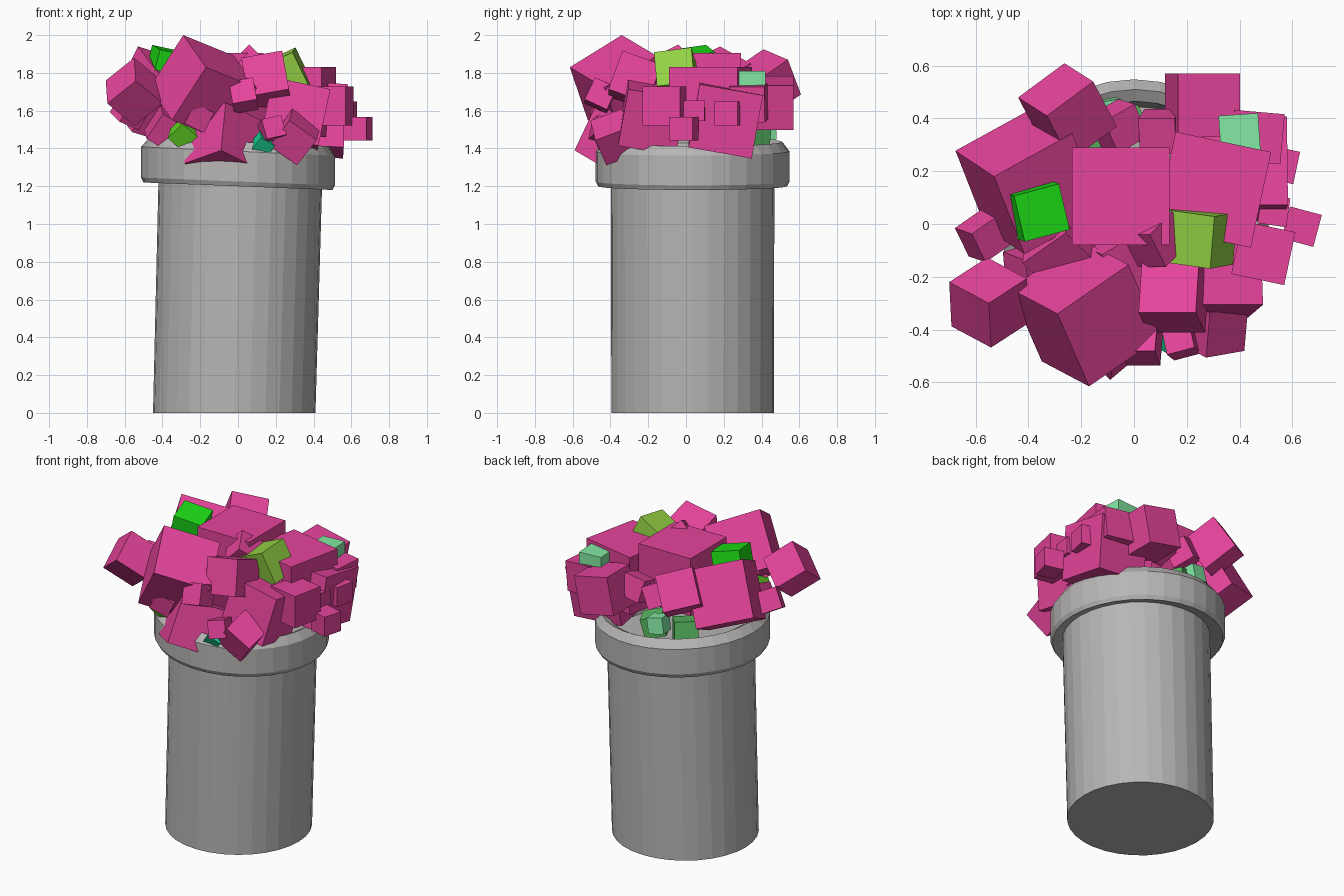
import bpy, bmesh
from math import radians, sin, cos, tau
from mathutils import Vector, Matrix, Euler

if "Cube" in bpy.data.objects:
    bpy.data.objects.remove(bpy.data.objects["Cube"])


def finish(name, bm, mat=None):
    bmesh.ops.recalc_face_normals(bm, faces=bm.faces)
    me = bpy.data.meshes.new(name)
    bm.to_mesh(me)
    bm.free()
    if mat:
        me.materials.append(mat)
    ob = bpy.data.objects.new(name, me)
    bpy.context.collection.objects.link(ob)
    return ob


def material(name, r, g, b):
    m = bpy.data.materials.new(name)
    m.diffuse_color = (r, g, b, 1)
    m.use_nodes = True
    m.node_tree.nodes["Principled BSDF"].inputs["Base Color"].default_value = m.diffuse_color
    return m


def cube(name, mat, x, y, z, size, rx=0, ry=0, rz=0):
    """Cube by centre, edge length and rotation in degrees."""
    bm = bmesh.new()
    rot = Euler([radians(a) for a in (rx, ry, rz)]).to_matrix().to_4x4()
    bmesh.ops.create_cube(bm, size=size, matrix=Matrix.Translation((x, y, z)) @ rot)
    return finish(name, bm, mat)


def corner_cube(name, mat, size, corner, a, b, inward):
    """Tumbled cube by one corner and two of its edge directions."""
    a = Vector(a).normalized()
    b = Vector(b)
    b = (b - a * a.dot(b)).normalized()
    c = a.cross(b)
    if c.dot(Vector(inward)) < 0:
        c = -c
    p = Vector(corner) + (a + b + c) * size / 2
    m = Matrix((a, b, c)).transposed().to_4x4()
    bm = bmesh.new()
    bmesh.ops.create_cube(bm, size=size, matrix=Matrix.Translation(p) @ m)
    return finish(name, bm, mat)


def lathe(name, mat, profile, sides=32):
    """Closed turned shape of (radius, height, x centre) rings, tilting with height."""
    bm = bmesh.new()
    rings = []
    for r, z, cx in profile:
        ring = []
        for i in range(sides):
            x, y = r * cos(tau * i / sides), r * sin(tau * i / sides)
            ring.append(bm.verts.new((x + cx, y + 0.035, z - 0.033 * x * z)))
        rings.append(ring)
    for r0, r1 in zip(rings, rings[1:]):
        for i in range(sides):
            j = (i + 1) % sides
            bm.faces.new((r0[i], r0[j], r1[j], r1[i]))
    bm.faces.new(rings[0])
    bm.faces.new(rings[-1])
    return finish(name, bm, mat)


# Pot: straight body, overhanging rim with bevels, recessed inside
stone = material("pot_grey", 0.48, 0.47, 0.46)
lathe("pot", stone, [(0.43, 0, -.02), (0.433, 1.215, .012), (0.50, 1.20, 0),
                     (0.513, 1.225, 0), (0.513, 1.385, 0), (0.475, 1.435, 0.005),
                     (0.43, 1.41, 0.005), (0.41, 1.25, 0.005)])

# Flowers: big tumbled blocks
pink = material("flower_pink", 0.79, 0.058, 0.33)
DOWN = (0, 0, -1)
tumbled = [
    (0.345, (-.29, -.34, 2.0), (-.17, .09, -.265), (.07, -.25, -.25), DOWN),
    (0.35, (-.53, .18, 1.94), (-.15, .10, -.31), (.29, .16, -.09), DOWN),
    (0.208, (-.55, -.30, 1.88), (-.15, .08, -.12), (.13, .10, -.128), DOWN),
    (0.225, (-.33, .41, 1.925), (-.11, .07, -.186), (.19, .12, -.03), DOWN),
    (0.28, (-.09, -.59, 1.39), (-.195, .19, -.07), (.16, .2, -.11), (0, 0, 1)),
    (0.15, (.06, -.04, 1.95), (-.1, .0, -.1), (.05, -.12, -.07), DOWN),
]
for t in tumbled:
    corner_cube("flower_large", pink, *t)

# Flowers: near-upright and small blocks
upright = [
    (-.05, .105, 1.72, .37),
    (.30, .13, 1.645, .37, 0, 0, -12),
    (.26, .45, 1.64, .24, 0, 12, 0),
    (.40, .21, 1.555, .34, -10, 4, 0),
    (.30, -.18, 1.57, .31, -10, 12, 0),
    (.49, -.11, 1.625, .205, 0, 0, -12),
    (.15, -.27, 1.76, .22, -20, -10, 0),
    (.03, -.45, 1.68, .13, -25, -10, 0),
    (.30, -.38, 1.46, .18, 25, 35, 10),
    (.18, -.44, 1.50, .11, -15, -12, 15),
    (-.22, -.43, 1.57, .12, 10, 25, 20),
    (.635, -.01, 1.505, .125, 0, 0, -15),
    (.555, .225, 1.585, .125, 0, 0, -12),
    (.53, .05, 1.60, .11, 0, 0, -8),
    (.46, .33, 1.64, .19, 0, 5, -5),
    (-.57, -.045, 1.60, .13, 25, 20, 35),
    (-.06, .37, 1.66, .14, 20, 20, 30),
    (.10, .35, 1.66, .14, 15, -10, 0),
    (-.38, -.18, 1.50, .16, 20, 30, 15),
]
for u in upright:
    cube("flower", pink, *u)

# Inner flowers that close the middle of the bunch
for f in [(-.26, -.10, 1.62, .22, 25, -25, 35), (-.02, -.14, 1.60, .24, 20, 15, 30)]:
    cube("flower_inner", pink, *f)

# Leaves: coloured blocks between the flowers
leaves = {
    "leaf_green": ((.012, .74, .008), [(-.37, .05, 1.83, .18, 8, 12, 15)]),
    "leaf_lime": ((.13, .70, .02), [(-.28, -.33, 1.48, .12, 35, 40, 15)]),
    "leaf_olive": ((.29, .64, .058), [(.25, -.05, 1.79, .20, 8, -25, -8)]),
    "leaf_mint": ((.23, .82, .37), [(.40, .34, 1.735, .15, 0, 0, 4),
                                    (-.10, .42, 1.50, .10, 5, 10, 10)]),
    "leaf_teal": ((.01, .60, .28), [(.13, -.42, 1.42, .09, 30, 30, 20),
                                    (.22, -.28, 1.40, .12, 10, 10, 30)]),
    "leaf_mid": ((.10, .48, .12), [(-.03, .36, 1.46, .13, 0, 15, 25),
                                   (-.22, .32, 1.45, .14, 10, 0, 40)]),
}
for name, (rgb, items) in leaves.items():
    mat = material(name, *rgb)
    for it in items:
        cube(name, mat, *it)
